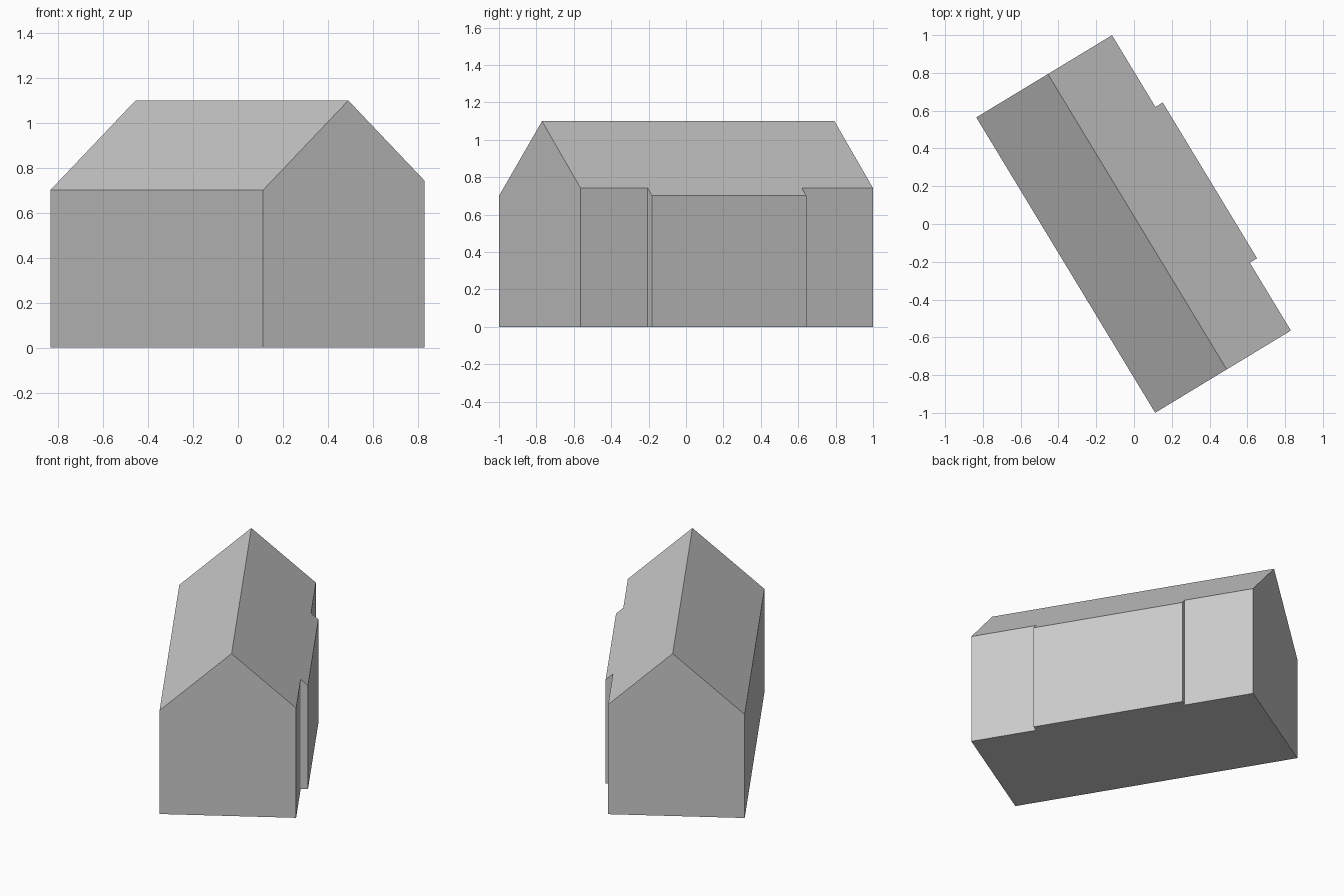
import bpy
import bmesh
from math import radians

old = bpy.data.objects.get("Cube")
if old:
    bpy.data.objects.remove(old, do_unlink=True)

# Single flat colour
grey = bpy.data.materials.new("plain grey")
grey.use_nodes = True
colour = (0.6, 0.6, 0.6, 1)
grey.diffuse_color = colour
grey.node_tree.nodes["Principled BSDF"].inputs["Base Color"].default_value = colour

HALF = 0.914            # half the ridge length
WEST, EAST = -0.443, 0.397
BAY = 0.442             # outer face of the shallow bay
BAY_S, BAY_N = -0.494, 0.47
RIDGE, SLOPE = 1.1, 0.9

# Footprint, counter-clockwise, starting below the south end of the ridge
outline = [(0, -HALF), (EAST, -HALF), (EAST, BAY_S), (BAY, BAY_S),
           (BAY, BAY_N), (EAST, BAY_N), (EAST, HALF), (0, HALF),
           (WEST, HALF), (WEST, -HALF)]

bm = bmesh.new()
base = [bm.verts.new((x, y, 0)) for x, y in outline]
top = [bm.verts.new((x, y, RIDGE - SLOPE * abs(x))) for x, y in outline]

# Walls
count = len(outline)
for i in range(count):
    j = (i + 1) % count
    bm.faces.new((base[i], base[j], top[j], top[i]))

# Floor and the two roof slopes meeting at the ridge
bm.faces.new(base[::-1])
bm.faces.new(top[:8])
bm.faces.new(top[7:] + top[:1])

# Merge each gable into one flat face
gable_edges = [e for e in bm.edges
               if all(abs(v.co.x) < 0.001 for v in e.verts)
               and abs(e.verts[0].co.z - e.verts[1].co.z) > 0.5]
bmesh.ops.dissolve_edges(bm, edges=gable_edges, use_verts=False)
bmesh.ops.recalc_face_normals(bm, faces=bm.faces[:])

mesh = bpy.data.meshes.new("gabled_house")
bm.to_mesh(mesh)
bm.free()
mesh.materials.append(grey)

# Turn the house on its plot
house = bpy.data.objects.new("gabled_house", mesh)
house.location = (0.0175, 0.012, 0)
house.rotation_euler.z = radians(31.2)
bpy.context.collection.objects.link(house)
